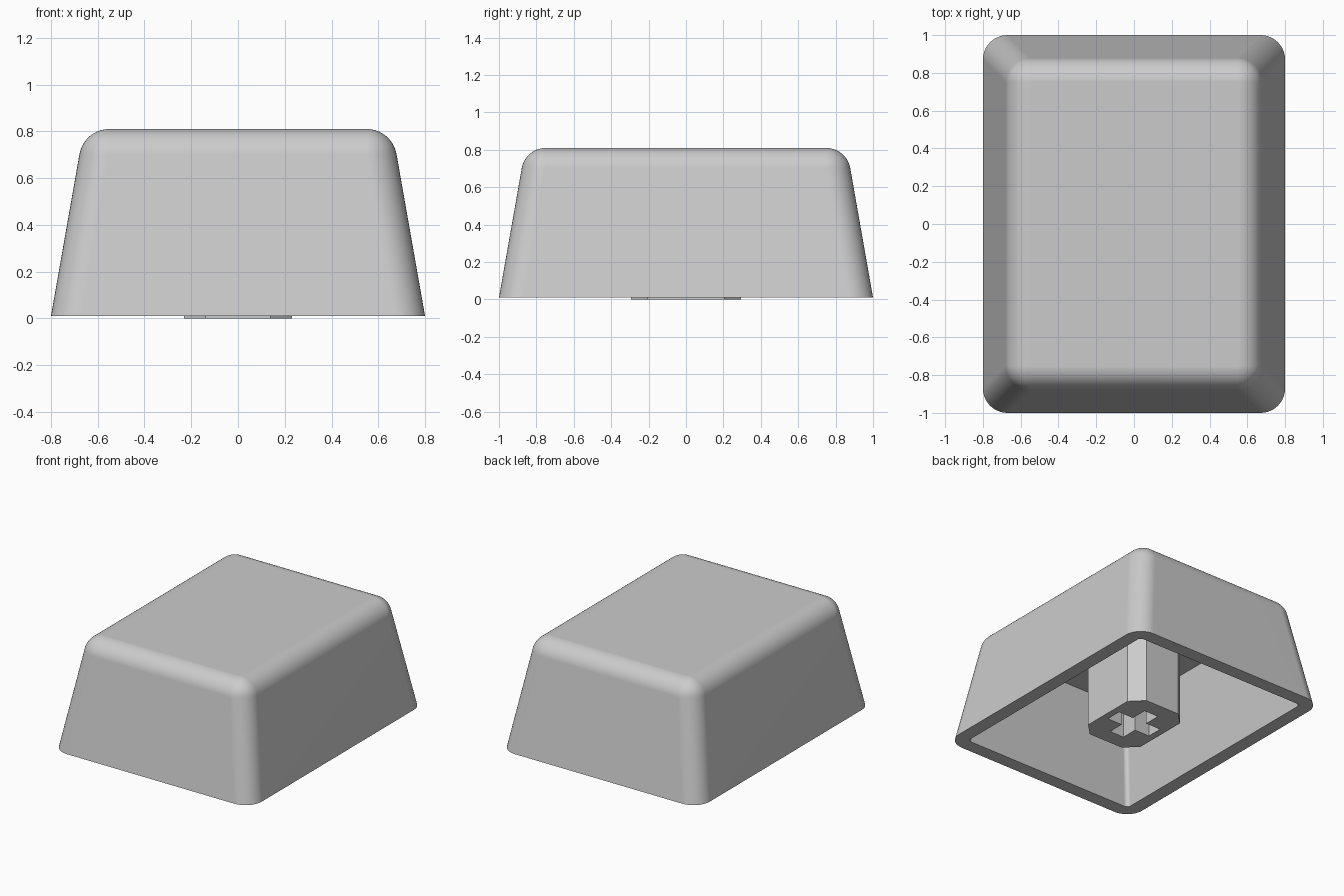
import bpy, bmesh
from math import sin, cos, pi, radians

if "Cube" in bpy.data.objects:
    bpy.data.objects.remove(bpy.data.objects["Cube"], do_unlink=True)

grey = bpy.data.materials.new("light grey plastic")
grey.use_nodes = True
colour = (0.6, 0.6, 0.6, 1)
grey.diffuse_color = colour
grey.node_tree.nodes["Principled BSDF"].inputs["Base Color"].default_value = colour


def rounded_rect(hx, hy, radius, segments=10):
    """Outline of a rectangle with rounded corners, counter-clockwise."""
    points = []
    for i, (sx, sy) in enumerate([(1, 1), (-1, 1), (-1, -1), (1, -1)]):
        for j in range(segments + 1):
            a = (i + j / segments) * pi / 2
            points.append((sx * (hx - radius) + radius * cos(a),
                           sy * (hy - radius) + radius * sin(a)))
    return points


def loft(name, rings):
    """Skin a closed solid through (outline, height) rings, capping both ends."""
    bm = bmesh.new()
    loops = [[bm.verts.new((x, y, z)) for x, y in outline] for outline, z in rings]
    for low, high in zip(loops, loops[1:]):
        for k in range(len(low)):
            n = (k + 1) % len(low)
            bm.faces.new((low[k], low[n], high[n], high[k]))
    bm.faces.new(loops[0][::-1])
    bm.faces.new(loops[-1])
    bmesh.ops.recalc_face_normals(bm, faces=bm.faces)
    mesh = bpy.data.meshes.new(name)
    bm.to_mesh(mesh)
    bm.free()
    mesh.materials.append(grey)
    obj = bpy.data.objects.new(name, mesh)
    bpy.context.collection.objects.link(obj)
    return obj


# Hollow cap: ceiling, tapered inner wall, rim, tapered outer wall, rolled top edge
fillet = 0.13
rings = [(rounded_rect(0.60, 0.80, 0.03), 0.70),
         (rounded_rect(0.70, 0.90, 0.03), 0.01),
         (rounded_rect(0.80, 1.00, fillet), 0.01)]
steps = 10
for s in range(steps + 1):
    t = radians(10 + 80 * s / steps)
    r = max(fillet * cos(t), 0.003)
    rings.append((rounded_rect(0.55 + r, 0.75 + r, r), 0.68 + fillet * sin(t)))
cap = loft("cap_shell", rings)

bpy.ops.object.select_all(action='DESELECT')
cap.select_set(True)
bpy.context.view_layer.objects.active = cap
bpy.ops.object.shade_smooth_by_angle(angle=radians(35))
weighted = cap.modifiers.new("even_shading", 'WEIGHTED_NORMAL')
weighted.keep_sharp = True

# Stem: chamfered post reaching up into the ceiling
post = rounded_rect(0.23, 0.295, 0.09, 1)
stem = loft("stem", [(post, 0), (post, 0.72)])

# Cross-shaped socket in the end of the stem
arm, half = 0.18, 0.058
cross = [(arm, -half), (arm, half), (half, half), (half, arm), (-half, arm), (-half, half),
         (-arm, half), (-arm, -half), (-half, -half), (-half, -arm), (half, -arm), (half, -half)]
cutter = loft("socket_cutter", [(cross, -0.1), (cross, 0.4)])
cutter.hide_render = True
cutter.hide_viewport = True
cut = stem.modifiers.new("socket", 'BOOLEAN')
cut.operation = 'DIFFERENCE'
cut.solver = 'EXACT'
cut.object = cutter
